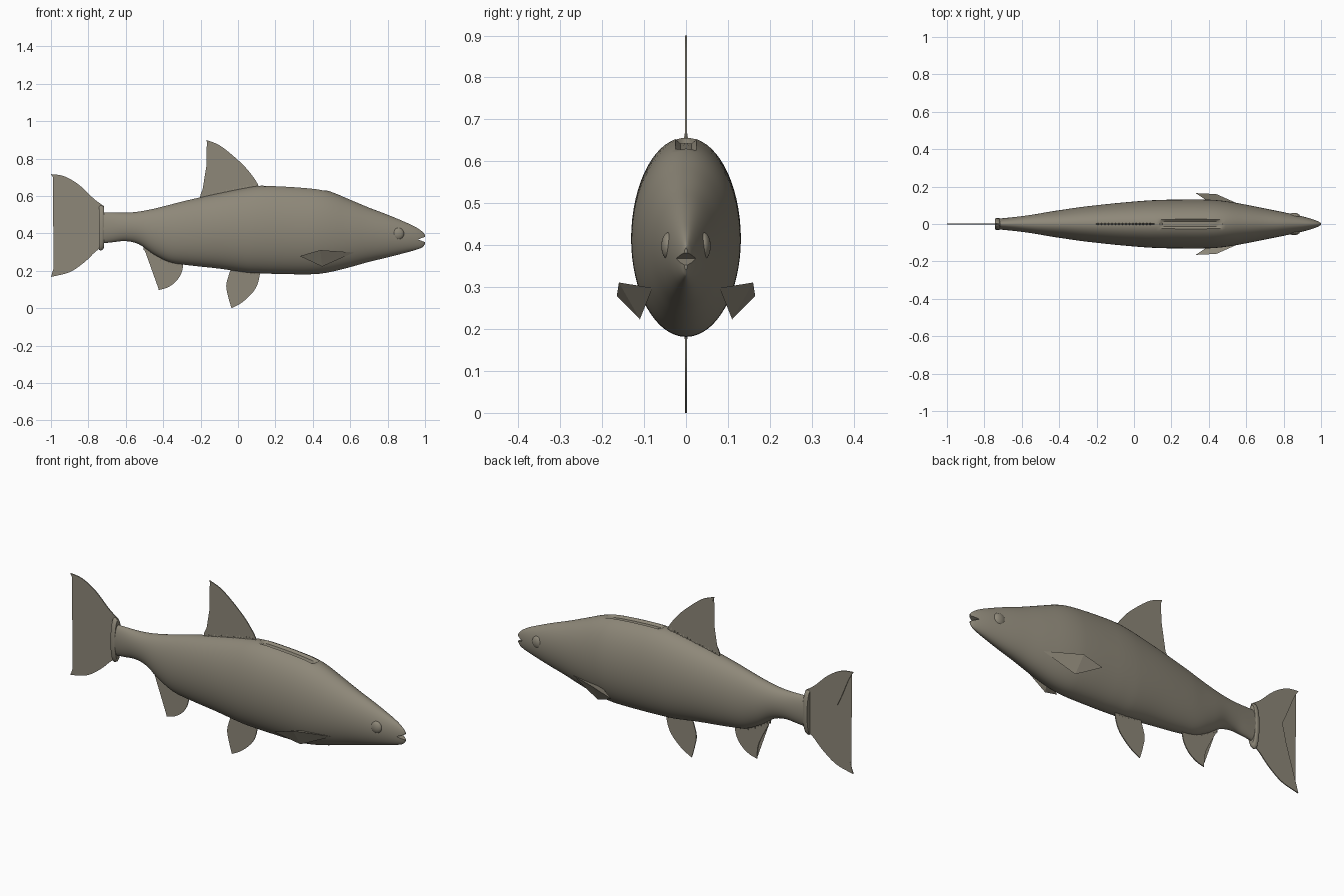
import bpy, bmesh, math
from mathutils import Vector

if "Cube" in bpy.data.objects:
    bpy.data.objects.remove(bpy.data.objects["Cube"])

skin = bpy.data.materials.new("grey brown skin")
skin.diffuse_color = (0.27, 0.245, 0.19, 1)
skin.use_nodes = True
skin.node_tree.nodes["Principled BSDF"].inputs["Base Color"].default_value = skin.diffuse_color


def finish(name, bm, smooth=True):
    bmesh.ops.recalc_face_normals(bm, faces=bm.faces)
    me = bpy.data.meshes.new(name)
    bm.to_mesh(me)
    bm.free()
    ob = bpy.data.objects.new(name, me)
    bpy.context.collection.objects.link(ob)
    me.materials.append(skin)
    if smooth:
        bpy.ops.object.select_all(action='DESELECT')
        ob.select_set(True)
        bpy.context.view_layer.objects.active = ob
        bpy.ops.object.shade_smooth_by_angle(angle=math.radians(40))
    return ob


def spline(pts, n):
    """Smooth curve through points of any dimension."""
    pts = [Vector(p) for p in pts]
    out = []
    for i in range(len(pts) - 1):
        p1, p2 = pts[i], pts[i + 1]
        p0, p3 = pts[max(i - 1, 0)], pts[min(i + 2, len(pts) - 1)]
        # tangents scaled to uneven station spacing
        h = abs(p2[0] - p1[0]) or 1e-6
        if len(p1) == 4:
            m1 = (p2 - p0) * (h / abs(p2[0] - p0[0]))
            m2 = (p3 - p1) * (h / abs(p3[0] - p1[0]))
        else:
            m1, m2 = (p2 - p0) * 0.5, (p3 - p1) * 0.5
        for k in range(n):
            t = k / n
            out.append(p1 * (2*t**3 - 3*t**2 + 1) + m1 * (t**3 - 2*t**2 + t)
                       + p2 * (3*t**2 - 2*t**3) + m2 * (t**3 - t**2))
    return out + [pts[-1]]


def loft(name, stations, sides=64, groove=False):
    """Skin elliptical sections given as (x, bottom, top, half width)."""
    bm = bmesh.new()
    rings = []
    for x, lo, hi, w in stations:
        ring = []
        for k in range(sides):
            a = 2 * math.pi * k / sides
            y, z = w * math.sin(a), (lo + hi) / 2 + (hi - lo) / 2 * math.cos(a)
            # shallow trough along the back ahead of the dorsal fin
            if groove and 0.15 < x < 0.47 and abs(y) < 0.022 and math.cos(a) > 0:
                z -= 0.014
            ring.append(bm.verts.new((x, y, z)))
        rings.append(ring)
    for a, b in zip(rings, rings[1:]):
        for k in range(sides):
            j = (k + 1) % sides
            bm.faces.new((a[k], a[j], b[j], b[k]))
    bm.faces.new(rings[0])
    bm.faces.new(rings[-1])
    return finish(name, bm)


# body: x, bottom z, top z, half width
BODY = [(-0.74, .345, .513, .027), (-0.67, .353, .512, .034), (-0.6, .359, .511, .042),
        (-0.53, .342, .517, .052), (-0.45, .288, .532, .066), (-0.37, .248, .552, .078),
        (-0.28, .232, .575, .091), (-0.1, .212, .615, .111), (0.05, .191, .645, .124),
        (0.12, .187, .655, .128), (0.2, .184, .657, .13), (0.4, .182, .643, .13),
        (0.49, .193, .625, .122), (0.6, .22, .580, .103), (0.7, .248, .538, .083),
        (0.8, .272, .50, .063), (0.9, .298, .458, .041), (0.95, .312, .434, .027),
        (0.985, .326, .41, .014), (1.0, .342, .393, .005)]
body = loft("body", spline(BODY, 5), groove=True)

# mouth notch cut out of the snout
bm = bmesh.new()
wedge = [[bm.verts.new((x, y, z)) for x, z in ((0.962, .368), (1.02, .345), (1.02, .389))]
         for y in (-0.06, 0.06)]
bm.faces.new(wedge[0])
bm.faces.new(wedge[1])
for k in range(3):
    j = (k + 1) % 3
    bm.faces.new((wedge[0][k], wedge[0][j], wedge[1][j], wedge[1][k]))
cutter = finish("mouth_cutter", bm, smooth=False)
cutter.hide_render = True
cutter.hide_viewport = True
cut = body.modifiers.new("mouth", 'BOOLEAN')
cut.operation = 'DIFFERENCE'
cut.object = cutter
cut.solver = 'EXACT'

# collar where the tail fin meets the body
loft("tail_collar", [(-0.742, .312, .545, .028), (-0.735, .308, .55, .032),
                     (-0.722, .314, .548, .032), (-0.716, .325, .54, .028)], 40)


def fin(name, *edges):
    """Thin centre-plane fin; each edge is a smooth run of (x, z) points."""
    bm = bmesh.new()
    outline = []
    for e in edges:
        for p in spline(e, 5):
            if not outline or (p - outline[-1]).length > 1e-4:
                outline.append(p)
    if (outline[0] - outline[-1]).length < 1e-4:
        outline.pop()
    t = 0.0025
    front = [bm.verts.new((x, -t, z)) for x, z in outline]
    back = [bm.verts.new((x, t, z)) for x, z in outline]
    caps = [bm.faces.new(front), bm.faces.new(back[::-1])]
    for k in range(len(front)):
        j = (k + 1) % len(front)
        bm.faces.new((front[j], front[k], back[k], back[j]))
    bmesh.ops.triangulate(bm, faces=caps, ngon_method='EAR_CLIP')
    return finish(name, bm, smooth=False)


fin("tail_fin",
    [(-0.715, .545), (-0.77, .585), (-0.85, .66), (-0.93, .706), (-1.0, .717)],
    [(-1.0, .717), (-0.97, .665), (-0.935, .58), (-0.90, .505), (-0.865, .44)],
    [(-0.865, .44), (-0.905, .38), (-0.955, .285), (-1.0, .168)],
    [(-1.0, .168), (-0.9, .193), (-0.82, .247), (-0.765, .30), (-0.725, .33)])
fin("dorsal_fin",
    [(-0.2, .56), (-0.2, .61), (-0.165, .68), (-0.148, .76), (-0.147, .835), (-0.17, .90)],
    [(-0.17, .90), (-0.10, .872), (-0.02, .81), (0.05, .742), (0.105, .665), (0.11, .62)])
fin("anal_fin",
    [(-0.52, .37), (-0.50, .31), (-0.45, .215), (-0.43, .16), (-0.425, .097)],
    [(-0.425, .097), (-0.375, .112), (-0.33, .145), (-0.30, .195), (-0.29, .26)])
fin("pelvic_fin",
    [(-0.03, .235), (-0.05, .175), (-0.063, .12), (-0.052, .06), (-0.035, 0.0)],
    [(-0.035, 0.0), (0.02, .03), (0.075, .08), (0.105, .13), (0.12, .2)])


def rays(name, start, end, count, up):
    """Row of small ray roots along the base of a fin, on both sides."""
    bm = bmesh.new()
    for k in range(count):
        f = k / (count - 1)
        x = start[0] + (end[0] - start[0]) * f
        z = start[1] + (end[1] - start[1]) * f
        base = [bm.verts.new((x + dx, y, z - up * .02)) for dx, y in
                ((-.006, -.009), (.006, -.009), (.006, .009), (-.006, .009))]
        tip = bm.verts.new((x - 0.006, 0, z + up * (.018 + .008 * (k % 2))))
        bm.faces.new(base)
        for i in range(4):
            bm.faces.new((base[i], base[(i + 1) % 4], tip))
    finish(name, bm, smooth=False)


rays("dorsal_rays", (-0.19, .595), (0.09, .655), 16, 1)
rays("anal_rays", (-0.5, .322), (-0.41, .267), 6, -1)
rays("anal_rays_rear", (-0.39, .257), (-0.3, .234), 5, -1)
rays("pelvic_rays", (-0.02, .2), (0.11, .187), 8, -1)

for side, label in ((-1, "right"), (1, "left")):
    # faceted pectoral fin
    bm = bmesh.new()
    for x, y, z in ((.62, .08, .298), (.45, .11, .223), (.33, .165, .279),
                    (.44, .16, .311), (.45, .085, .29)):
        bm.verts.new((x, y * side, z))
    bmesh.ops.convex_hull(bm, input=bm.verts)
    finish("pectoral_fin_" + label, bm, smooth=False)

    # slightly bulging eye
    bm = bmesh.new()
    bmesh.ops.create_uvsphere(bm, u_segments=24, v_segments=14, radius=1)
    for v in bm.verts:
        v.co = Vector((.855 + v.co.x * .033, side * (.041 + v.co.y * .018), .398 + v.co.z * .033))
    finish("eye_" + label, bm)
